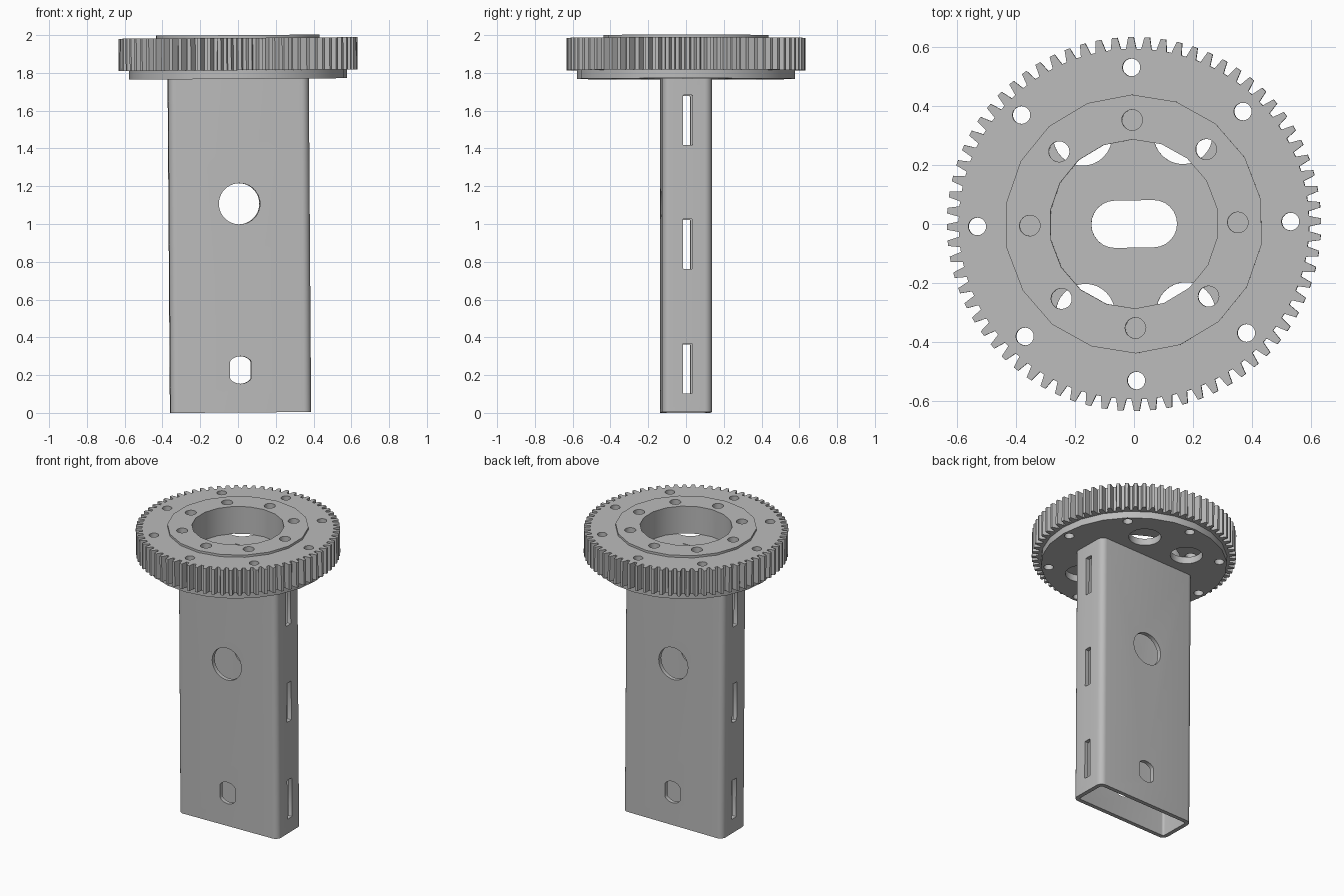
import bpy, bmesh
from math import pi, sin, cos, radians
from mathutils import Matrix, Vector

if "Cube" in bpy.data.objects:
    bpy.data.objects.remove(bpy.data.objects["Cube"], do_unlink=True)

grey = bpy.data.materials.new("machined grey")
grey.use_nodes = True
grey.diffuse_color = (0.5, 0.5, 0.5, 1)
grey.node_tree.nodes["Principled BSDF"].inputs["Base Color"].default_value = (0.5, 0.5, 0.5, 1)


def circle(r, n=32, cx=0, cy=0):
    return [(cx + r * cos(pi / 2 + 2 * pi * i / n),
             cy + r * sin(pi / 2 + 2 * pi * i / n)) for i in range(n)]


def rounded(w, h, r, cx=0, cy=0, steps=6):
    pts = []
    for k, (sx, sy) in enumerate([(1, 1), (-1, 1), (-1, -1), (1, -1)]):
        for i in range(steps + 1):
            a = pi / 2 * (k + i / steps)
            pts.append((cx + sx * (w / 2 - r) + r * cos(a),
                        cy + sy * (h / 2 - r) + r * sin(a)))
    return pts


def prism(name, profiles, lo, hi, axis="Z"):
    """Extrude one or more closed profiles along an axis."""
    place = {"Z": lambda u, v, w: (u, v, w),
             "Y": lambda u, v, w: (u, w, v),
             "X": lambda u, v, w: (w, u, v)}[axis]
    bm = bmesh.new()
    for pts in profiles:
        face = bm.faces.new([bm.verts.new(place(u, v, lo)) for u, v in pts])
        ext = bmesh.ops.extrude_face_region(bm, geom=[face], use_keep_orig=True)
        move = Vector(place(0, 0, hi - lo))
        for v in ext["geom"]:
            if isinstance(v, bmesh.types.BMVert):
                v.co += move
    bmesh.ops.recalc_face_normals(bm, faces=bm.faces)
    mesh = bpy.data.meshes.new(name)
    bm.to_mesh(mesh)
    bm.free()
    mesh.materials.append(grey)
    ob = bpy.data.objects.new(name, mesh)
    bpy.context.collection.objects.link(ob)
    return ob


def boolean(ob, tool, operation="DIFFERENCE"):
    mod = ob.modifiers.new("cut", "BOOLEAN")
    mod.operation, mod.solver, mod.object = operation, "EXACT", tool
    bpy.context.view_layer.objects.active = ob
    bpy.ops.object.modifier_apply(modifier=mod.name)
    bpy.data.objects.remove(tool, do_unlink=True)


def ring(radius, hole):
    return [circle(hole, 20, radius * cos(k * pi / 4), radius * sin(k * pi / 4))
            for k in range(8)]


# Rectangular tube with rounded corners
tube = prism("tube", [rounded(0.745, 0.265, 0.04)], 0, 1.766)
boolean(tube, prism("tube_core", [rounded(0.69, 0.21, 0.015)], -0.1, 1.9))
# Round window and double-flat hole through front and back walls
flat_hole = [(max(-0.056, min(0.056, u)), v + 0.225) for u, v in circle(0.073, 40)]
flat_hole = [p for i, p in enumerate(flat_hole)
             if not (abs(p[0]) > 0.0559 and abs(p[1] - 0.225) < 0.04)]
boolean(tube, prism("front_holes", [circle(0.109, 40, 0, 1.105), flat_hole], -0.5, 0.5, "Y"))
# Slots through both side walls
slots = [rounded(0.05, 0.265, 0.004, 0.003, z, 2) for z in (0.23, 0.89, 1.545)]
boolean(tube, prism("side_slots", slots, -0.6, 0.6, "X"))

# Mounting plate with oval opening, large corner holes and bolt circle
plate = prism("mounting_plate", [circle(0.577, 24)], 1.766, 1.812)
openings = [rounded(0.29, 0.16, 0.0795)]
openings += [circle(0.1, 32, sx * 0.17, sy * 0.3) for sx in (-1, 1) for sy in (-1, 1)]
openings += ring(0.53, 0.03)
boolean(plate, prism("plate_openings", openings, 1.6, 1.9))

# Tube tabs seated in the plate
tabs = [rounded(0.178, 0.035, 0.001, 0, s * 0.117, 1) for s in (-1, 1)]
tab = prism("tube_tabs", tabs, 1.767, 1.815)

# Gear ring: four points per tooth
TEETH = 72
profile = []
for i in range(TEETH):
    for offset, r in ((-0.34, 0.593), (-0.17, 0.633), (0.17, 0.633), (0.34, 0.593)):
        a = pi / 2 + 2 * pi * (i + offset) / TEETH
        profile.append((r * cos(a), r * sin(a)))
gear = prism("gear_ring", [profile], 1.812, 1.983)
boolean(gear, prism("collar", [circle(0.438, 18)], 1.9, 1.998), "UNION")
boolean(gear, prism("bore", [circle(0.286, 18)], 1.7, 2.1))
boolean(gear, prism("bolt_holes", ring(0.53, 0.03) + ring(0.352, 0.035), 1.7, 2.1))

# Slight lean and twist of the whole assembly
pivot = Matrix.Translation((0, 0, 1.9))
lean = (pivot @ Matrix.Rotation(radians(-0.4), 4, "Y")
        @ Matrix.Rotation(radians(0.9), 4, "Z") @ pivot.inverted())
bpy.ops.object.select_all(action="DESELECT")
parts = [tube, plate, tab, gear]
for ob in parts:
    ob.data.transform(Matrix.Translation((0, 0, 0.002)) @ lean)
    ob.select_set(True)
bpy.context.view_layer.objects.active = gear
bpy.ops.object.shade_smooth_by_angle(angle=radians(30))
